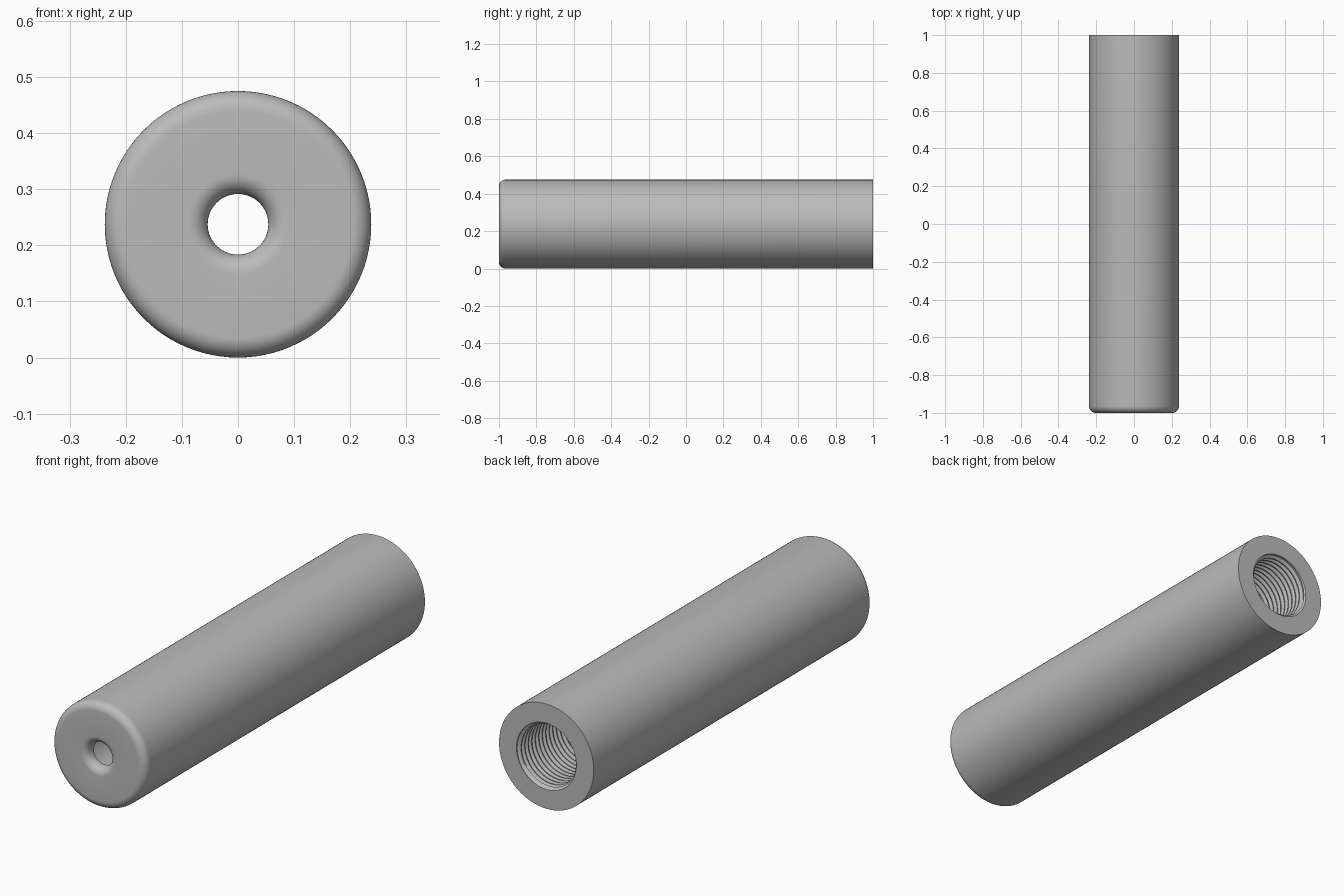
import bpy
import bmesh
from math import sin, cos, pi

cube = bpy.data.objects.get("Cube")
if cube:
    bpy.data.objects.remove(cube, do_unlink=True)

SEGMENTS = 96
OUTER, HOLE = 0.2375, 0.054          # outside and front hole radii
MINOR, MAJOR, PITCH = 0.137, 0.15, 0.025  # thread
FRONT, BACK = -1.0, 1.0
THREAD_START = 0.2
ROUND, FLARE = 0.035, 0.035          # front edge and hole lip fillets


def arc(r, y, radius, start, end, steps=10):
    """Profile points (r, y) along an arc, angles in multiples of pi."""
    angles = [pi * (start + (end - start) * i / steps) for i in range(steps + 1)]
    return [(r + radius * cos(a), y + radius * sin(a)) for a in angles]


def sweep(bm, rows):
    """Skin rows of functions angle -> (r, y) around the tube axis."""
    grid = []
    for row in rows:
        ring = []
        for i in range(SEGMENTS + 1):
            t = 2 * pi * i / SEGMENTS
            r, y = row(t)
            ring.append(bm.verts.new((r * sin(t), y, OUTER + r * cos(t))))
        grid.append(ring)
    for a, b in zip(grid, grid[1:]):
        for i in range(SEGMENTS):
            bm.faces.new((a[i], a[i + 1], b[i + 1], b[i]))


def thread_row(turn, offset, radius):
    """One helical edge of the thread, trimmed at both ends of the bore."""
    def row(t):
        y = THREAD_START + PITCH * (turn + offset + t / (2 * pi))
        y = min(max(y, THREAD_START), BACK)
        r = min(radius, MINOR + y - THREAD_START)   # run-out at the inner end
        return max(r, MAJOR - (BACK - y)), y        # chamfer at the mouth
    return row


bm = bmesh.new()

# Outside, rounded front, flared hole and plain part of the bore
profile = [(MAJOR, BACK), (OUTER, BACK)]
profile += arc(OUTER - ROUND, FRONT + ROUND, ROUND, 0, -0.5)
profile += arc(HOLE + FLARE, FRONT + FLARE, FLARE, -0.5, -1)
profile += [(HOLE, FRONT + 0.045), (MINOR, FRONT + 0.045), (MINOR, THREAD_START)]
sweep(bm, [lambda t, p=p: p for p in profile])

# Helical thread from the plain bore to the open back
turns = round((BACK - THREAD_START) / PITCH)
shape = [(0, MINOR), (0.2, MINOR), (0.55, MAJOR), (0.65, MAJOR)]
sweep(bm, [thread_row(n, off, r) for n in range(-2, turns + 2) for off, r in shape])

bmesh.ops.remove_doubles(bm, verts=bm.verts, dist=0.00002)
bmesh.ops.recalc_face_normals(bm, faces=bm.faces)

mesh = bpy.data.meshes.new("threaded_tube")
bm.to_mesh(mesh)
bm.free()
tube = bpy.data.objects.new("threaded_tube", mesh)
bpy.context.collection.objects.link(tube)

# Plain grey
grey = bpy.data.materials.new("grey")
grey.use_nodes = True
colour = (0.5, 0.5, 0.5, 1)
grey.diffuse_color = colour
grey.node_tree.nodes["Principled BSDF"].inputs["Base Color"].default_value = colour
mesh.materials.append(grey)

bpy.ops.object.select_all(action="DESELECT")
tube.select_set(True)
bpy.context.view_layer.objects.active = tube
bpy.ops.object.shade_smooth_by_angle(angle=pi / 6)
